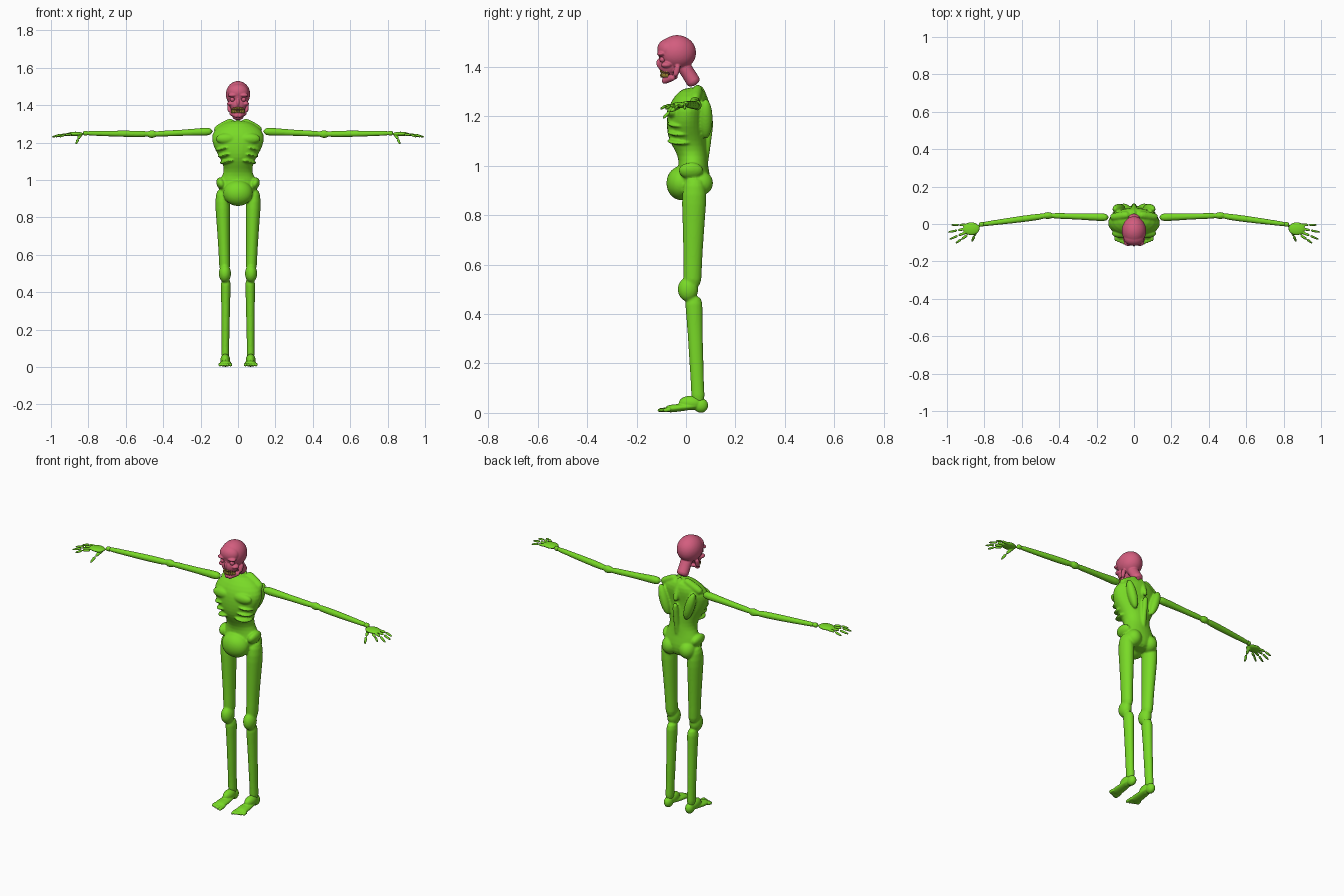
import bpy, bmesh, math
from mathutils import Vector, Matrix

cube = bpy.data.objects.get("Cube")
if cube:
    bpy.data.objects.remove(cube, do_unlink=True)


def material(name, red, green, blue):
    made = bpy.data.materials.new(name)
    made.use_nodes = True
    made.diffuse_color = (red, green, blue, 1)
    shader = made.node_tree.nodes["Principled BSDF"]
    shader.inputs["Base Color"].default_value = made.diffuse_color
    return made


skin = material("skin green", .19, .7, .02)
bone = material("skull pink", .65, .11, .21)
enamel = material("teeth yellow", .5, .36, .05)
lining = material("mouth maroon", .13, .03, .03)

ACROSS, UP = Vector((0, 1, 0)), Vector((0, 0, 1))
SIDES = {"left": 1, "right": -1}


def ring(bm, centre, width_axis, depth_axis, count=16):
    angles = [math.tau * step / count for step in range(count)]
    return [bm.verts.new(centre + width_axis * math.cos(angle) + depth_axis * math.sin(angle))
            for angle in angles]


def skin_rings(bm, loops):
    """Bridge a stack of rings and close both ends."""
    for low, high in zip(loops, loops[1:]):
        for k in range(len(low)):
            bm.faces.new((low[k - 1], low[k], high[k], high[k - 1]))
    bm.faces.new(loops[0])
    bm.faces.new(loops[-1])


def mirrored(point, side):
    return Vector((side * point[0], point[1], point[2]))


def limb(bm, start, end, radii, side=1, flat=1, reference=ACROSS):
    """Tapered tube with radii evenly spaced from start to end."""
    start, end = mirrored(start, side), mirrored(end, side)
    along = (end - start).normalized()
    width_axis = reference.cross(along).normalized()
    depth_axis = along.cross(width_axis) * flat
    last = len(radii) - 1
    skin_rings(bm, [ring(bm, start.lerp(end, i / last), width_axis * r, depth_axis * r)
                    for i, r in enumerate(radii)])


def blob(bm, centre, radii, side=1, tilt=0):
    """Ellipsoid, tilted about the depth axis."""
    place = Matrix.Translation(mirrored(centre, side))
    turn = Matrix.Rotation(side * tilt, 4, 'Y')
    shape = Matrix.Diagonal((*radii, 1))
    bmesh.ops.create_icosphere(bm, subdivisions=3, radius=1, matrix=place @ turn @ shape)


def finish(bm, name, colour, voxel=None, cutter=None):
    """Make the object; a voxel size blends its pieces into one surface."""
    bmesh.ops.recalc_face_normals(bm, faces=bm.faces)
    for face in bm.faces:
        face.smooth = True
    mesh = bpy.data.meshes.new(name)
    bm.to_mesh(mesh)
    bm.free()
    mesh.materials.append(colour)
    made = bpy.data.objects.new(name, mesh)
    bpy.context.collection.objects.link(made)
    if voxel:
        made.modifiers.new("Round", 'SUBSURF').levels = 1
        blend = made.modifiers.new("Blend", 'REMESH')
        blend.mode, blend.voxel_size, blend.use_smooth_shade = 'VOXEL', voxel, True
        if cutter:
            carve = made.modifiers.new("Carve", 'BOOLEAN')
            carve.operation, carve.object = 'DIFFERENCE', cutter
        relax = made.modifiers.new("Relax", 'SMOOTH')
        relax.factor, relax.iterations = .5, 3
    return made


# Trunk rings, evenly stacked from pelvis to neck
body = bmesh.new()
widths = (.05, .09, .11, .1, .075, .08, .1, .125, .14, .145, .12, .05)
depths = (.05, .07, .07, .06, .06, .07, .08, .08, .08, .08, .07, .04)
stack = []
for i, (width, depth) in enumerate(zip(widths, depths)):
    z = .88 + .04 * i
    lean = min(.03, 1.6 * (z - 1.17) ** 2)
    stack.append(ring(body, Vector((0, lean, z)), Vector((width, 0, 0)), Vector((0, depth, 0))))
skin_rings(body, stack)

# Belly and backbone
blob(body, (0, -.02, .93), (.08, .06, .07))
limb(body, (0, .05, 1.33), (0, .1, 1.2), [.016] * 3)
limb(body, (0, .1, 1.2), (0, .07, .98), [.016] * 4)

hip, knee, calf, ankle = (.085, .035, .96), (.07, .025, .5), (.065, .03, .48), (.068, .05, .03)
shoulder, elbow, wrist = (.13, .035, 1.26), (.46, .045, 1.245), (.83, -.004, 1.25)
for side in SIDES.values():
    # Hip crest, buttock, chest muscle and shoulder blade
    blob(body, (.09, .02, .98), (.025, .05, .035), side, .4)
    blob(body, (.055, .06, .93), (.045, .05, .05), side)
    blob(body, (.06, -.05, 1.22), (.06, .027, .03), side)
    blob(body, (.08, .08, 1.19), (.026, .028, .085), side, .3)
    # Ribs
    for i in range(3):
        blob(body, (.05 + .01 * i, -.02, 1.1 + .035 * i), (.05, .057, .012), side, .2)
    # Collar bone and shoulder slope
    limb(body, (.01, -.02, 1.3), shoulder, [.012] * 3, side)
    limb(body, (.02, .05, 1.32), shoulder, [.022] * 3, side)
    # Leg with kneecap
    limb(body, hip, knee, (.03, .042, .038, .035, .032, .03, .031), side, flat=1.25)
    blob(body, (.07, .008, .5), (.033, .042, .05), side)
    limb(body, calf, ankle, (.03, .026, .024, .023, .022, .02, .024), side, flat=1.3)
    # Arm with elbow knob
    limb(body, shoulder, elbow, (.025, .02, .017, .016, .016), side)
    blob(body, elbow, (.03, .019, .021), side)
    limb(body, elbow, wrist, (.017, .018, .017, .014, .013), side)
finish(body, "body", skin, voxel=.005)

for label, side in SIDES.items():
    # Palm, fanned fingers and drooping thumb
    hand = bmesh.new()
    limb(hand, (.8, 0, 1.25), wrist, [.013] * 3, side)
    blob(hand, (.87, -.025, 1.246), (.045, .035, .012), side)
    for i, length in enumerate((.09, .11, .11, .08)):
        root = Vector((.89, -.005 - .018 * i, 1.243))
        reach = Vector((math.cos(.2 * i), -math.sin(.2 * i), 0)) * length
        knuckle = root + reach / 2
        limb(hand, root, knuckle, (.008, .007, .008), side)
        limb(hand, knuckle, root + reach - UP * .014, (.008, .006, .005), side)
    limb(hand, (.84, -.02, 1.245), (.854, -.065, 1.22), (.012, .008, .009), side, reference=UP)
    limb(hand, (.854, -.065, 1.22), (.867, -.095, 1.19), (.009, .007, .005), side, reference=UP)
    finish(hand, label + "_hand", skin, voxel=.003)

    # Heel, instep, sole and toes
    foot = bmesh.new()
    blob(foot, (.067, .06, .03), (.023, .03, .03), side)
    blob(foot, (.068, .02, .04), (.026, .05, .03), side)
    limb(foot, (.067, .06, .03), (.067, -.085, .015), (.02, .027, .03, .033, .03),
         side, flat=.5, reference=UP)
    for i in range(5):
        x = .04 + .014 * i
        limb(foot, (x, -.06, .015), (x, -.117 + .006 * i, .01), (.01, .008, .01, .006),
             side, reference=UP)
    finish(foot, label + "_foot", skin, voxel=.003)

# Hidden cutter for eye sockets and open mouth
hollows = bmesh.new()
for side in SIDES.values():
    blob(hollows, (.03, -.12, 1.43), (.02, .025, .016), side)
blob(hollows, (0, -.11, 1.375), (.04, .038, .015))
cutter = finish(hollows, "face_cutter", lining)
cutter.hide_render = cutter.hide_viewport = True

# Skull: cranium, forehead, face, nose, chin and neck
skull = bmesh.new()
blob(skull, (0, -.036, 1.458), (.066, .078, .072))
blob(skull, (0, -.075, 1.47), (.056, .042, .045))
blob(skull, (0, -.07, 1.405), (.046, .042, .045))
blob(skull, (0, -.11, 1.415), (.008, .01, .02))
blob(skull, (0, -.065, 1.36), (.036, .032, .014))
limb(skull, (0, -.02, 1.42), (0, .04, 1.325), (.035, .032, .032, .036), flat=.9)
for side in SIDES.values():
    # Brow, cheekbone and jaw
    blob(skull, (.03, -.1, 1.453), (.026, .018, .01), side)
    blob(skull, (.042, -.08, 1.408), (.017, .022, .012), side)
    corner = (.043, -.045, 1.36)
    limb(skull, (.047, -.03, 1.41), corner, [.012] * 3, side)
    limb(skull, corner, (0, -.095, 1.34), [.013] * 4, side)
finish(skull, "skull", bone, voxel=.0032, cutter=cutter)

eyes = bmesh.new()
for side in SIDES.values():
    blob(eyes, (.03, -.095, 1.43), (.013, .012, .012), side)
finish(eyes, "eyes", bone)

mouth = bmesh.new()
blob(mouth, (0, -.075, 1.375), (.037, .017, .017))
finish(mouth, "mouth_lining", lining)

# Two curved rows of teeth
teeth = bmesh.new()
for z in (1.384, 1.366):
    for i in range(10):
        angle = math.radians(16 * i - 72)
        spot = Vector((.035 * math.sin(angle), -.066 - .034 * math.cos(angle), z))
        blob(teeth, spot, (.005, .005, .009))
finish(teeth, "teeth", enamel)
